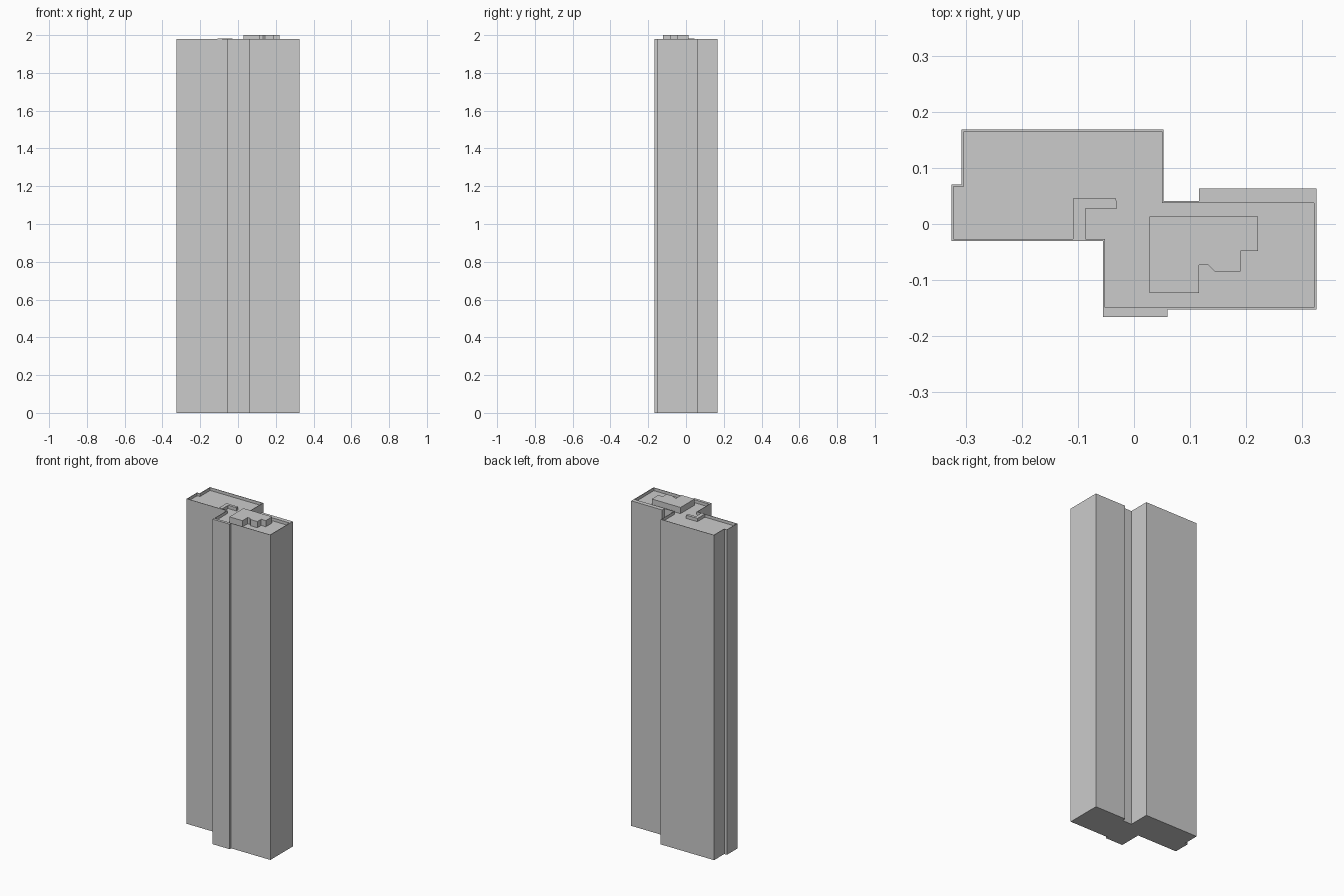
import bpy, bmesh

if "Cube" in bpy.data.objects:
    bpy.data.objects.remove(bpy.data.objects["Cube"])


def prism(name, outline, z0, z1):
    """Flat-faced solid from a plan outline between two heights."""
    bm = bmesh.new()
    face = bm.faces.new([bm.verts.new((x, y, z0)) for x, y in outline])
    ext = bmesh.ops.extrude_face_region(bm, geom=[face])
    top = [g for g in ext["geom"] if isinstance(g, bmesh.types.BMVert)]
    bmesh.ops.translate(bm, verts=top, vec=(0, 0, z1 - z0))
    bmesh.ops.recalc_face_normals(bm, faces=bm.faces)
    mesh = bpy.data.meshes.new(name)
    bm.to_mesh(mesh)
    bm.free()
    obj = bpy.data.objects.new(name, mesh)
    bpy.context.collection.objects.link(obj)
    return obj


ROOF, PARAPET, TOP = 1.962, 1.98, 2.0

# Tower shaft: two offset slabs with shallow bays
tower = prism("tower_body", [
    (-0.307, 0.168), (-0.307, 0.07), (-0.325, 0.07), (-0.325, -0.03),
    (-0.055, -0.03), (-0.055, -0.166), (0.06, -0.166), (0.06, -0.152),
    (0.325, -0.152), (0.325, 0.063), (0.116, 0.063), (0.116, 0.041),
    (0.053, 0.041), (0.053, 0.168)], 0, PARAPET)

# Sunken roof inside the thin parapet
cutter = prism("roof_recess_cutter", [
    (-0.303, 0.165), (-0.303, 0.067), (-0.322, 0.067), (-0.322, -0.027),
    (-0.052, -0.027), (-0.052, -0.149), (0.321, -0.149), (0.321, 0.037),
    (0.05, 0.037), (0.05, 0.165)], ROOF, TOP + 0.05)
mod = tower.modifiers.new("roof_recess", "BOOLEAN")
mod.operation, mod.solver, mod.object = "DIFFERENCE", "EXACT", cutter
bpy.context.view_layer.objects.active = tower
bpy.ops.object.modifier_apply(modifier=mod.name)
bpy.data.objects.remove(cutter)

# Stepped plant room on the right-hand roof
prism("plant_room", [
    (0.028, 0.013), (0.028, -0.123), (0.116, -0.123), (0.116, -0.073),
    (0.132, -0.073), (0.144, -0.085), (0.19, -0.085), (0.19, -0.048),
    (0.221, -0.048), (0.221, 0.013)], ROOF, TOP)

# Low L-shaped roof wall
prism("roof_wall", [
    (-0.109, 0.045), (-0.109, -0.027), (-0.086, -0.027), (-0.086, 0.028),
    (-0.03, 0.028), (-0.032, 0.045)], ROOF, 1.982)
